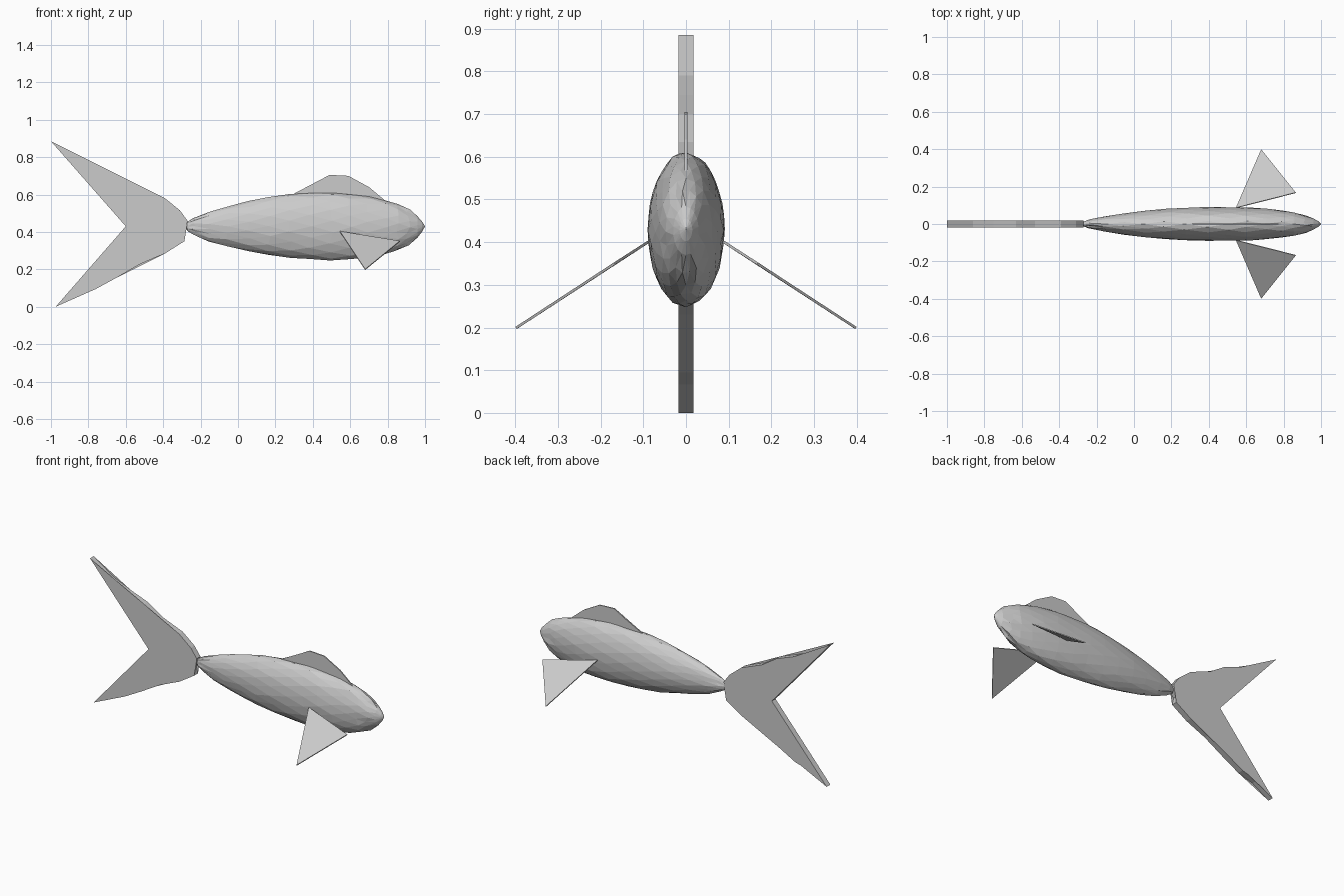
import bpy, bmesh, math, random
from mathutils import Vector

if "Cube" in bpy.data.objects:
    bpy.data.objects.remove(bpy.data.objects["Cube"])

random.seed(4)


def make_object(name, bm):
    bmesh.ops.recalc_face_normals(bm, faces=bm.faces)
    mesh = bpy.data.meshes.new(name)
    bm.to_mesh(mesh)
    bm.free()
    obj = bpy.data.objects.new(name, mesh)
    bpy.context.collection.objects.link(obj)
    return obj


def plate(name, points, thickness):
    """Flat outline thickened evenly to both sides."""
    pts = [Vector(p) for p in points]
    normal = sum((a.cross(b) for a, b in zip(pts, pts[1:] + pts[:1])), Vector()).normalized()
    half = normal * thickness / 2
    bm = bmesh.new()
    front = [bm.verts.new(p + half) for p in pts]
    back = [bm.verts.new(p - half) for p in pts]
    bm.faces.new(front)
    bm.faces.new(back[::-1])
    n = len(pts)
    for i in range(n):
        j = (i + 1) % n
        bm.faces.new((front[i], back[i], back[j], front[j]))
    bmesh.ops.triangulate(bm, faces=[f for f in bm.faces if len(f.verts) > 4])
    return make_object(name, bm)


# Body: faceted elliptical loft; stations are x, top z, bottom z, half width
stations = [
    (-0.27, 0.455, 0.405, 0.013), (-0.23, 0.475, 0.385, 0.025),
    (-0.15, 0.508, 0.350, 0.040), (-0.05, 0.538, 0.322, 0.057),
    (0.06, 0.564, 0.298, 0.071), (0.17, 0.586, 0.278, 0.081),
    (0.28, 0.600, 0.263, 0.087), (0.39, 0.608, 0.253, 0.090),
    (0.50, 0.609, 0.249, 0.090), (0.60, 0.603, 0.252, 0.088),
    (0.70, 0.589, 0.262, 0.082), (0.78, 0.571, 0.277, 0.073),
    (0.85, 0.549, 0.299, 0.062), (0.91, 0.521, 0.328, 0.048),
    (0.96, 0.483, 0.370, 0.030), (0.985, 0.455, 0.402, 0.015),
]
SIDES = 18
bm = bmesh.new()
rings = []
for k, (x, top, bottom, width) in enumerate(stations):
    ring = []
    inner = 0 < k < len(stations) - 2
    for i in range(SIDES):
        a = math.tau * (i + 0.5 * (k % 2)) / SIDES
        s = 1 + (random.uniform(-0.015, 0.015) if inner else 0)
        dx = random.uniform(-0.012, 0.012) if inner else 0
        ring.append(bm.verts.new((x + dx, width * s * math.sin(a),
                                  (top + bottom) / 2 + (top - bottom) / 2 * s * math.cos(a))))
    rings.append(ring)
for k, (r0, r1) in enumerate(zip(rings, rings[1:])):
    for i in range(SIDES):
        j = (i + 1) % SIDES
        if k % 2 == 0:
            bm.faces.new((r0[i], r0[j], r1[i]))
            bm.faces.new((r0[j], r1[j], r1[i]))
        else:
            bm.faces.new((r0[i], r1[j], r1[i]))
            bm.faces.new((r0[i], r0[j], r1[j]))
for ring, x in ((rings[0], -0.282), (rings[-1], 1.0)):
    tip = bm.verts.new((x, 0, 0.43))
    for i in range(SIDES):
        bm.faces.new((ring[i], ring[(i + 1) % SIDES], tip))
make_object("body", bm)

# Forked tail fin
tail = [(-1.0, 0.885), (-0.86, 0.79), (-0.75, 0.745), (-0.63, 0.70), (-0.53, 0.635),
        (-0.39, 0.58), (-0.31, 0.515), (-0.27, 0.46), (-0.275, 0.42), (-0.298, 0.395),
        (-0.287, 0.35), (-0.39, 0.285), (-0.52, 0.23), (-0.65, 0.155), (-0.76, 0.095),
        (-0.86, 0.067), (-0.975, 0.0), (-0.60, 0.43)]
plate("tail_fin", [(x, 0, z) for x, z in tail], 0.036)

# Back fin
dorsal = [(0.28, 0.57), (0.30, 0.605), (0.40, 0.655), (0.49, 0.705), (0.59, 0.70),
          (0.70, 0.64), (0.79, 0.565)]
plate("dorsal_fin", [(x, 0, z) for x, z in dorsal], 0.007)

# Pair of side fins
for side, label in ((-1, "right"), (1, "left")):
    plate("side_fin_" + label,
          [(0.545, side * 0.086, 0.402), (0.865, side * 0.167, 0.35), (0.68, side * 0.398, 0.199)],
          0.006)
